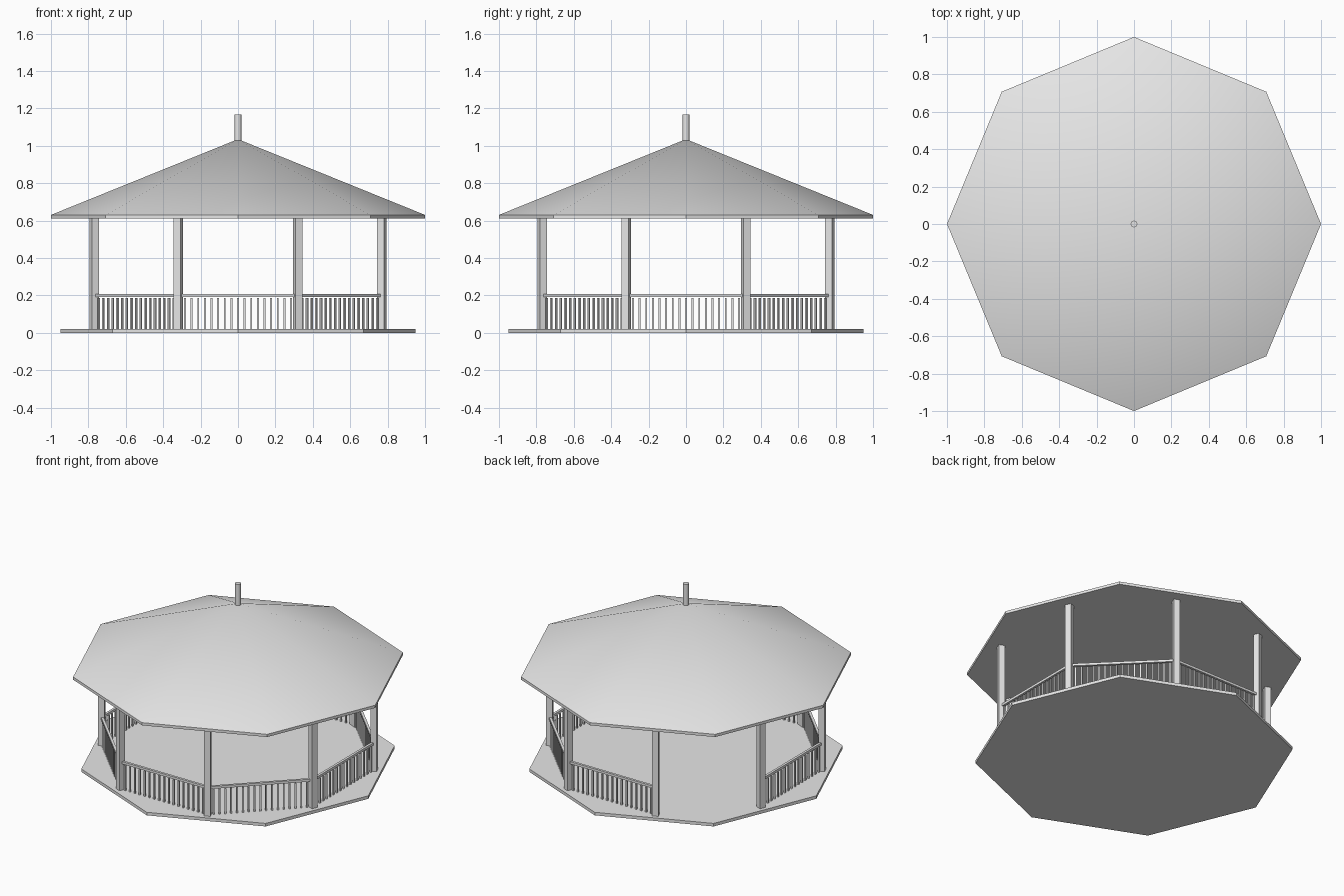
import bpy
import bmesh
from math import cos, sin, pi, radians
from mathutils import Matrix, Vector

cube = bpy.data.objects.get("Cube")
if cube:
    bpy.data.objects.remove(cube, do_unlink=True)

grey = bpy.data.materials.new("light grey")
grey.use_nodes = True
grey.diffuse_color = (0.8, 0.8, 0.8, 1)
grey.node_tree.nodes["Principled BSDF"].inputs["Base Color"].default_value = (0.8, 0.8, 0.8, 1)

SIDES = 8
STEP = 2 * pi / SIDES
POST_RADIUS = 0.833
APOTHEM = POST_RADIUS * cos(STEP / 2)
BAY = 2 * POST_RADIUS * sin(STEP / 2)
FLOOR_TOP = 0.02
EAVES = 0.612
OPEN_BAY = 3       # the entrance, counted anticlockwise from +x
BALUSTERS = 17


def finish(name, bm, smooth=False):
    bmesh.ops.recalc_face_normals(bm, faces=bm.faces)
    mesh = bpy.data.meshes.new(name)
    bm.to_mesh(mesh)
    bm.free()
    mesh.materials.append(grey)
    obj = bpy.data.objects.new(name, mesh)
    bpy.context.collection.objects.link(obj)
    if smooth:
        bpy.ops.object.select_all(action='DESELECT')
        obj.select_set(True)
        bpy.context.view_layer.objects.active = obj
        bpy.ops.object.shade_smooth_by_angle(angle=radians(30))
    return obj


def add_box(bm, size, centre, angle):
    """Box placed in a frame turned about z, with local x pointing outwards."""
    matrix = (Matrix.Rotation(angle, 4, 'Z') @ Matrix.Translation(centre)
              @ Matrix.Diagonal((*size, 1)))
    bmesh.ops.create_cube(bm, size=1, matrix=matrix)


def prism(name, sides, radius, bottom, top, apex=None, smooth=False):
    """Regular prism, with a pointed top when an apex height is given."""
    bm = bmesh.new()
    ring = [Vector((radius * cos(i * 2 * pi / sides), radius * sin(i * 2 * pi / sides), 0))
            for i in range(sides)]
    low = [bm.verts.new(p + Vector((0, 0, bottom))) for p in ring]
    high = [bm.verts.new(p + Vector((0, 0, top))) for p in ring]
    tip = bm.verts.new((0, 0, apex)) if apex else None
    bm.faces.new(low[::-1])
    if not tip:
        bm.faces.new(high)
    for i in range(sides):
        j = (i + 1) % sides
        bm.faces.new((low[i], low[j], high[j], high[i]))
        if tip:
            bm.faces.new((high[i], high[j], tip))
    return finish(name, bm, smooth)


# Floor, roof and finial
prism("floor", SIDES, 0.95, 0, FLOOR_TOP)
prism("roof", SIDES, 1.0, EAVES, 0.63, apex=1.035, smooth=True)
prism("finial", 16, 0.018, 1.01, 1.167, smooth=True)

# Square posts, turned to face outwards
posts = bmesh.new()
post_height = EAVES - FLOOR_TOP
for i in range(SIDES):
    add_box(posts, (0.039, 0.039, post_height),
            (POST_RADIUS, 0, FLOOR_TOP + post_height / 2), (i + 0.5) * STEP)
finish("posts", posts)

# Handrails and balusters in every bay but the entrance
rails = bmesh.new()
balusters = bmesh.new()
baluster_top = 0.186
for i in range(SIDES):
    if i == OPEN_BAY:
        continue
    add_box(rails, (0.016, BAY, 0.016), (APOTHEM, 0, 0.2), i * STEP)
    for k in range(BALUSTERS):
        offset = BAY * ((k + 1) / (BALUSTERS + 1) - 0.5)
        add_box(balusters, (0.01, 0.01, baluster_top - FLOOR_TOP),
                (APOTHEM, offset, (baluster_top + FLOOR_TOP) / 2), i * STEP)
finish("handrails", rails)
finish("balusters", balusters)
